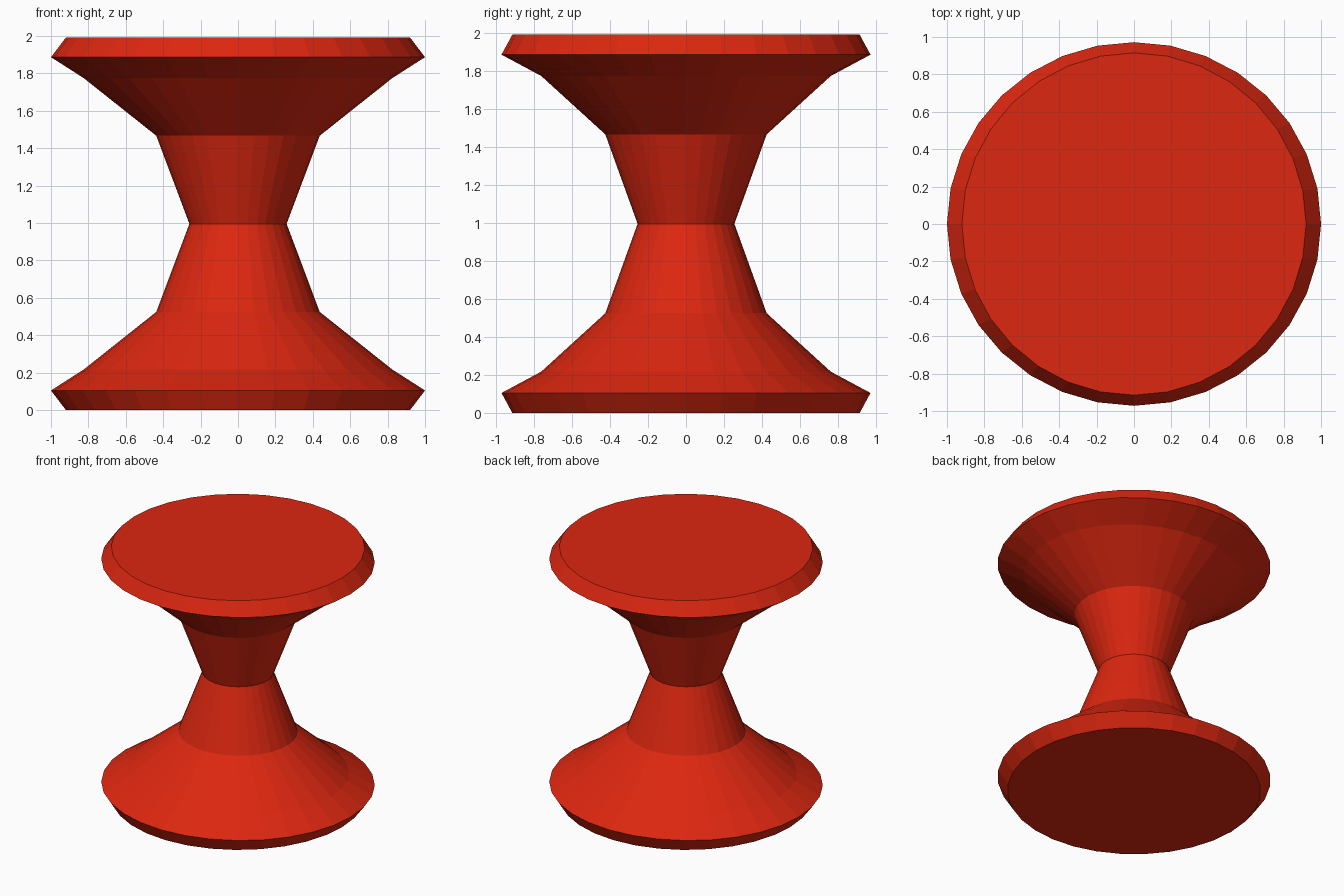
import bpy, bmesh, math

if "Cube" in bpy.data.objects:
    bpy.data.objects.remove(bpy.data.objects["Cube"])

SIDES = 32
# half profile from floor to waist: radius in x, radius in y, height
HALF = [(0.92, 0.915, 0.0), (1.0, 0.972, 0.105), (0.825, 0.763, 0.217),
        (0.437, 0.425, 0.525), (0.26, 0.255, 0.996)]
HEIGHT = 1.992

# mirror the half profile about the waist
rings = HALF + [(rx, ry, HEIGHT - z) for rx, ry, z in reversed(HALF[:-1])]

bm = bmesh.new()
loops = []
for rx, ry, z in rings:
    angles = [2 * math.pi * i / SIDES for i in range(SIDES)]
    loops.append([bm.verts.new((rx * math.cos(a), ry * math.sin(a), z)) for a in angles])

# side walls
for low, high in zip(loops, loops[1:]):
    for i in range(SIDES):
        j = (i + 1) % SIDES
        bm.faces.new((low[i], low[j], high[j], high[i]))

# flat base and seat top
bm.faces.new(loops[0][::-1])
bm.faces.new(loops[-1])

mesh = bpy.data.meshes.new("hourglass_stool")
bm.to_mesh(mesh)
bm.free()
stool = bpy.data.objects.new("hourglass_stool", mesh)
bpy.context.collection.objects.link(stool)

# red plastic
red = bpy.data.materials.new("red_plastic")
red.diffuse_color = (0.72, 0.02, 0.005, 1)
red.use_nodes = True
red.node_tree.nodes["Principled BSDF"].inputs["Base Color"].default_value = red.diffuse_color
mesh.materials.append(red)
